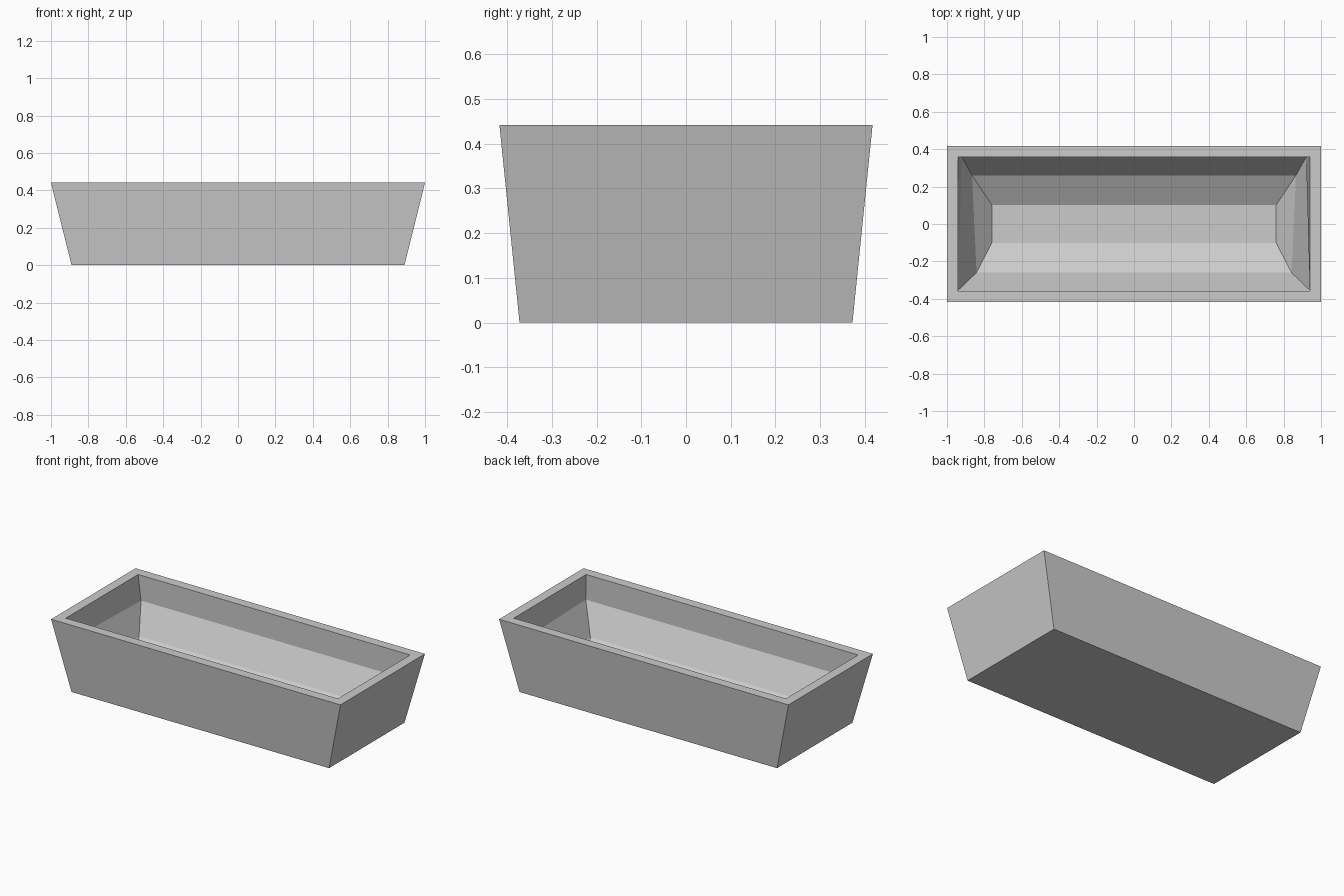
import bpy
import bmesh

cube = bpy.data.objects.get("Cube")
if cube:
    bpy.data.objects.remove(cube, do_unlink=True)

# Plain grey material
grey = bpy.data.materials.new("plain_grey")
grey.use_nodes = True
colour = (0.6, 0.6, 0.6, 1)
grey.diffuse_color = colour
grey.node_tree.nodes["Principled BSDF"].inputs["Base Color"].default_value = colour

bm = bmesh.new()


def ring(front_x, back_x, y, z):
    """Four corners of one horizontal section, anticlockwise from front right."""
    corners = [(-front_x, -y), (front_x, -y), (back_x, y), (-back_x, y)]
    return [bm.verts.new((cx, cy, z)) for cx, cy in corners]


# Sections follow the skin: base, outer rim, inner rim, then down the basin
sections = [
    (0.89, 0.89, 0.372, 0.0),
    (1.0, 1.0, 0.417, 0.442),
    (0.94, 0.94, 0.357, 0.442),
    (0.943, 0.92, 0.357, 0.284),
    (0.842, 0.866, 0.26, 0.112),
    (0.76, 0.76, 0.101, 0.017),
]
rings = [ring(*s) for s in sections]

# Walls, rim and sloping basin sides
for low, high in zip(rings, rings[1:]):
    for i in range(4):
        j = (i + 1) % 4
        bm.faces.new((low[i], low[j], high[j], high[i]))

# Underside and basin floor
bm.faces.new(list(reversed(rings[0])))
bm.faces.new(rings[-1])
bmesh.ops.recalc_face_normals(bm, faces=bm.faces)

mesh = bpy.data.meshes.new("trough")
bm.to_mesh(mesh)
bm.free()
mesh.materials.append(grey)
trough = bpy.data.objects.new("trough", mesh)
bpy.context.collection.objects.link(trough)
